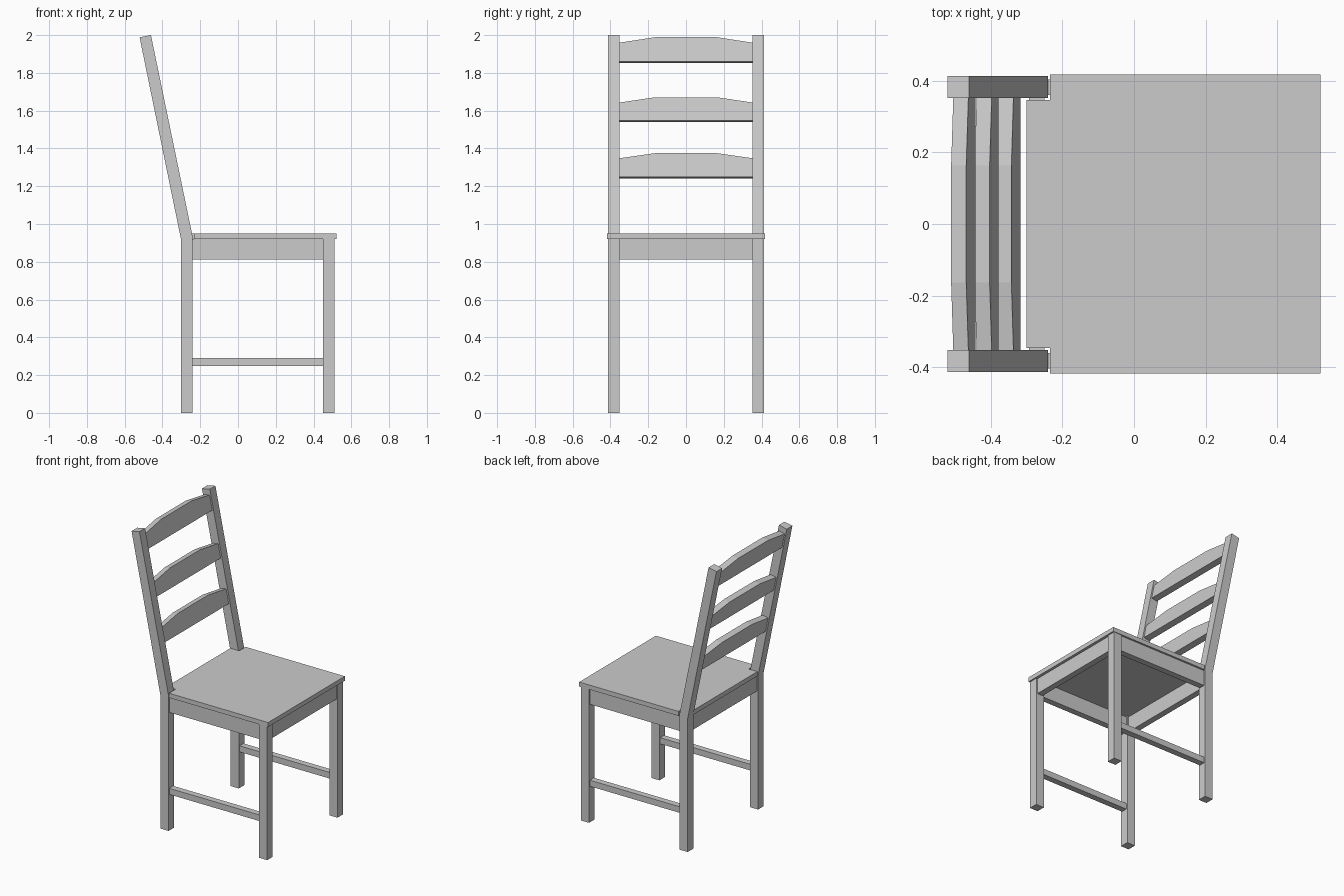
import bpy, bmesh
from mathutils import Vector

if "Cube" in bpy.data.objects:
    bpy.data.objects.remove(bpy.data.objects["Cube"])


def prism(name, ring, offset):
    """Extrude a flat ring of points along an offset vector."""
    bm = bmesh.new()
    face = bm.faces.new([bm.verts.new(p) for p in ring])
    new = bmesh.ops.extrude_face_region(bm, geom=[face])["geom"]
    verts = [g for g in new if isinstance(g, bmesh.types.BMVert)]
    bmesh.ops.translate(bm, verts=verts, vec=Vector(offset))
    bmesh.ops.recalc_face_normals(bm, faces=bm.faces)
    mesh = bpy.data.meshes.new(name)
    bm.to_mesh(mesh)
    bm.free()
    obj = bpy.data.objects.new(name, mesh)
    bpy.context.collection.objects.link(obj)
    return obj


def box(name, x0, x1, y0, y1, z0, z1):
    ring = [(x0, y0, z0), (x1, y0, z0), (x1, y1, z0), (x0, y1, z0)]
    return prism(name, ring, (0, 0, z1 - z0))


LEG_IN, LEG_OUT = 0.352, 0.413
RAIL_IN, RAIL_OUT = 0.361, 0.404

# Seat with notches around the back posts
half = [(0.521, 0.417), (-0.234, 0.417), (-0.234, 0.346), (-0.301, 0.346)]
outline = half + [(x, -y) for x, y in reversed(half)]
prism("seat", [(x, y, 0.92) for x, y in outline], (0, 0, 0.031))

# Legs, side aprons and stretchers, mirrored left and right
back_profile = [(-0.302, 0), (-0.24, 0), (-0.24, 0.932),
                (-0.461, 2.0), (-0.521, 1.988), (-0.302, 0.92)]
for side, s in (("near", -1), ("far", 1)):
    prism("back_leg_" + side, [(x, s * LEG_IN, z) for x, z in back_profile],
          (0, s * (LEG_OUT - LEG_IN), 0))
    box("front_leg_" + side, 0.449, 0.511, *sorted((s * LEG_IN, s * LEG_OUT)), 0, 0.92)
    rail_y = sorted((s * RAIL_IN, s * RAIL_OUT))
    box("side_apron_" + side, -0.24, 0.449, *rail_y, 0.812, 0.92)
    box("stretcher_" + side, -0.24, 0.449, *rail_y, 0.248, 0.29)

# Front and back aprons
box("front_apron", 0.459, 0.502, -LEG_IN, LEG_IN, 0.812, 0.92)
box("back_apron", -0.293, -0.25, -LEG_IN, LEG_IN, 0.812, 0.92)

# Arched slats lying in the leaning plane of the back posts
up = Vector((-0.2014, 0, 0.9795))
ahead = Vector((0.9795, 0, 0.2014))
base = Vector((-0.302, 0, 0.92)) + ahead * 0.052


def on_back(y, z):
    p = base + up * ((z - base.z) / up.z)
    return (p.x, y, z)


for i, (low, end, mid) in enumerate([(1.25, 1.348, 1.375),
                                     (1.548, 1.643, 1.671),
                                     (1.86, 1.96, 1.989)]):
    ring = [(-LEG_IN, low), (LEG_IN, low), (LEG_IN, end),
            (0.163, mid), (-0.163, mid), (-LEG_IN, end)]
    prism(f"back_slat_{i + 1}", [on_back(y, z) for y, z in ring], ahead * -0.043)
